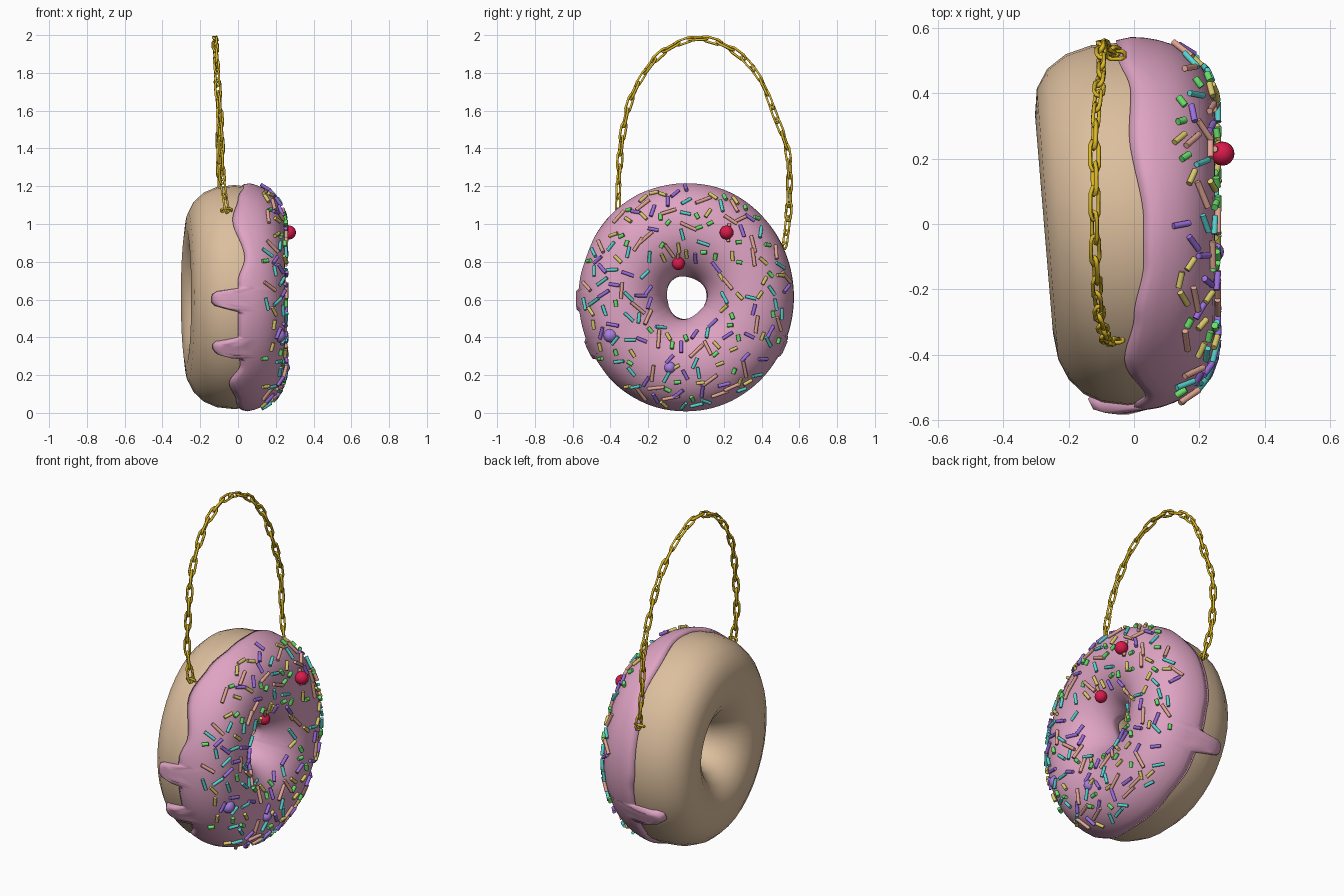
import bpy, bmesh, math, random
from mathutils import Vector, Matrix

if "Cube" in bpy.data.objects:
    bpy.data.objects.remove(bpy.data.objects["Cube"])

random.seed(7)
XC, ZC = -0.02, 0.613          # ring centre
R, B = 0.343, 0.23             # ring radius, tube radius
FULL = 0.86                    # below 1 squares off the outer half of the tube


def material(name, rgb):
    m = bpy.data.materials.new(name)
    m.diffuse_color = (*rgb, 1)
    m.use_nodes = True
    m.node_tree.nodes["Principled BSDF"].inputs["Base Color"].default_value = m.diffuse_color
    return m


def finish(name, bm, mat, sharp=None):
    bmesh.ops.recalc_face_normals(bm, faces=bm.faces[:])
    me = bpy.data.meshes.new(name)
    bm.to_mesh(me)
    bm.free()
    ob = bpy.data.objects.new(name, me)
    bpy.context.collection.objects.link(ob)
    me.materials.append(mat)
    me.shade_smooth()
    if sharp:
        me.set_sharp_from_angle(angle=math.radians(sharp))
    return ob


def power(v, e):
    return math.copysign(abs(v) ** e, v)


def ring_point(th, ph, off=0.0):
    """Point on the doughnut: th goes round the ring, ph round the tube (90 deg = icing face)."""
    c, s = math.cos(ph), math.sin(ph)
    if c > 0:
        c, s = power(c, FULL), power(s, FULL)
    r = R + (B + off) * c
    y, z = 0.97 * r * math.cos(th), 1.035 * r * math.sin(th)
    half = 0.252 if s > 0 else 0.255 * (1 + 0.11 * y / 0.34)
    return Vector((XC + (half + off) * s, y, ZC + z))


def skin(bm, rows, close_rows=False):
    """Quads between closed loops of points."""
    vs = [[bm.verts.new(p) for p in row] for row in rows]
    n, m = len(vs), len(vs[0])
    for i in range(n if close_rows else n - 1):
        a, b = vs[i], vs[(i + 1) % n]
        for j in range(m):
            bm.faces.new((a[j], a[(j + 1) % m], b[(j + 1) % m], b[j]))


# Colours
dough_tan = material("dough tan", (0.72, 0.52, 0.34))
icing_pink = material("icing pink", (0.74, 0.37, 0.55))
gold = material("gold", (0.72, 0.48, 0.02))
salmon = material("salmon", (0.75, 0.38, 0.29))
teal = material("teal", (0.10, 0.66, 0.63))
yellow = material("yellow", (0.70, 0.59, 0.14))
green = material("green", (0.14, 0.75, 0.15))
purple = material("purple", (0.33, 0.16, 0.75))
red = material("red", (0.70, 0.01, 0.07))
lilac = material("lilac", (0.40, 0.21, 0.76))

# Dough ring
bm = bmesh.new()
skin(bm, [[ring_point(math.tau * i / 40, math.tau * j / 20) for j in range(20)]
          for i in range(40)], True)
finish("dough", bm, dough_tan)

# Icing: wavy outer edge (angle, x) plus drips (angle, tip x, half width)
EDGE = [(0, -.05), (25, -.045), (45, -.01), (60, -.015), (90, .03), (102, .03), (120, 0),
        (137, -.03), (160, .035), (172, .0), (190, 0), (198, .0), (217, .01), (229, -.05), (245, -.01),
        (270, .02), (300, 0), (320, -.03), (350, -.04), (360, -.05)]
DRIPS = [(181, -.165, 5.5), (207, -.155, 5), (335, -.18, 5.5)]


def edge_x(deg):
    for (a, xa), (b, xb) in zip(EDGE, EDGE[1:]):
        if a <= deg <= b:
            t = (deg - a) / (b - a)
            return xa + (xb - xa) * t * t * (3 - 2 * t)


def edge_angle(x):
    return math.asin(power((x - XC) / 0.26, 1 / FULL))


def icing_column(deg):
    th = math.radians(deg)
    base = x = edge_x(deg)
    for c, tip, w in DRIPS:
        d = abs(deg - c) / w
        if d < 1:
            x = base + (tip - base) * (1 - d ** 4) ** 0.7
    ph_base, p0 = edge_angle(base), edge_angle(x)
    p1 = math.pi - 0.12 - 0.12 * math.sin(3 * th + 1)
    pts = [ring_point(th, p0 + 0.03, -0.012)]
    n = 18
    for k in range(n + 1):
        p = p0 + (p1 - p0) * (k / n) ** 1.15
        off = 0.006 if k in (0, n) else 0.016
        if p < ph_base and k:
            off += 0.012
        pts.append(ring_point(th, p, off))
    pts.append(ring_point(th, p1 - 0.03, -0.012))
    return pts


cols = [icing_column(1.5 * i) for i in range(240)]
bm = bmesh.new()
skin(bm, [list(row) for row in zip(*cols)])
finish("icing", bm, icing_pink)


# Sprinkles: short rods lying on the icing, spaced apart
def icing_frame(th, ph):
    p = ring_point(th, ph, 0.016)
    u = (ring_point(th + .01, ph, 0.016) - p).normalized()
    v = (ring_point(th, ph + .01, 0.016) - p).normalized()
    n = u.cross(v)
    if n.dot(p - ring_point(th, ph, -0.1)) < 0:
        n = -n
    return p, u, v, n.normalized()


placed = []
KINDS = [("salmon_sprinkles", salmon, 0.09, 0.0095, 36), ("purple_sprinkles", purple, 0.066, 0.0095, 38),
         ("teal_sprinkles", teal, 0.064, 0.009, 42), ("yellow_sprinkles", yellow, 0.05, 0.0095, 36),
         ("green_sprinkles", green, 0.034, 0.0105, 36)]
for name, mat, length, rad, count in KINDS:
    bm = bmesh.new()
    made = tries = 0
    while made < count and tries < 3000:
        tries += 1
        th, ph = random.uniform(0, math.tau), math.radians(random.uniform(32, 128))
        p, u, v, n = icing_frame(th, ph)
        ring = math.hypot(p.y, p.z - ZC)
        if random.random() > ring / 0.56 or any((p - q).length < 0.047 for q in placed):
            continue
        placed.append(p)
        a = random.uniform(0, math.pi)
        d = u * math.cos(a) + v * math.sin(a)
        side = n.cross(d)
        mtx = Matrix((side, n, d)).transposed().to_4x4()
        mtx.translation = p + n * 0.009
        bmesh.ops.create_cone(bm, cap_ends=True, segments=10, radius1=rad, radius2=rad,
                              depth=length * random.uniform(0.85, 1.1), matrix=mtx)
        made += 1
    finish(name, bm, mat, 60)

# Sugar balls
for name, mat, balls in (("red_balls", red, [(.27, .215, .955, .037), (.20, -.04, .79, .034)]),
                         ("lilac_balls", lilac, [(.215, -.40, .41, .037), (.245, -.085, .24, .03)])):
    bm = bmesh.new()
    for x, y, z, r in balls:
        bmesh.ops.create_uvsphere(bm, u_segments=16, v_segments=10, radius=r,
                                  matrix=Matrix.Translation((x, y, z)))
    finish(name, bm, mat)

# Chain handle: links spaced along an arch
ARCH = [Vector(p) for p in (
    (-.06, -.36, 1.08), (-.085, -.355, 1.26), (-.09, -.335, 1.48), (-.105, -.28, 1.69), (-.115, -.165, 1.87),
    (-.12, -.03, 1.96), (-.12, .11, 1.978), (-.12, .27, 1.905), (-.11, .39, 1.77), (-.10, .47, 1.58),
    (-.10, .54, 1.37), (-.09, .545, 1.10), (-.055, .525, .90))]


def spline(t):
    i = min(int(t), len(ARCH) - 2)
    f = t - i
    a, b, c, d = (ARCH[max(0, min(len(ARCH) - 1, k))] for k in (i - 1, i, i + 1, i + 2))
    return 0.5 * (2 * b + (c - a) * f + (2 * a - 5 * b + 4 * c - d) * f * f
                  + (3 * b - a - 3 * c + d) * f ** 3)


def add_link(bm, pos, along, side, half_len=0.05, half_w=0.014, wire=0.0075):
    up = along.cross(side)
    outline = [(1, -.5), (1, .5), (.6, 1), (-.6, 1), (-1, .5), (-1, -.5), (-.6, -1), (.6, -1)]
    rows = []
    for a, b in outline:
        c = pos + along * a * half_len + side * b * half_w
        out = (along * a * 0.7 + side * b).normalized()
        rows.append([c + out * wire, c + up * wire, c - out * wire, c - up * wire])
    skin(bm, rows, True)


bm = bmesh.new()
fine = [spline(12 * i / 600) for i in range(601)]
dist, next_at, k = 0.0, 0.03, 0
for p, q in zip(fine, fine[1:]):
    dist += (q - p).length
    if dist >= next_at:
        next_at += 0.076
        along = (q - p).normalized()
        roll = (k % 2) * math.pi / 2 + 0.6 + random.uniform(-.35, .35)
        x_axis = Vector((1, 0, 0))
        side = (x_axis - along * x_axis.dot(along)).normalized()
        add_link(bm, q, along, Matrix.Rotation(roll, 3, along) @ side)
        k += 1
# Anchor loops where the chain meets the ring
for p in (ARCH[0], ARCH[-1]):
    out = Vector((0, p.y, p.z - ZC)).normalized()
    add_link(bm, p - out * 0.01, Vector((1, 0, 0)), out, 0.026, 0.014)
finish("chain_handle", bm, gold, 100)
